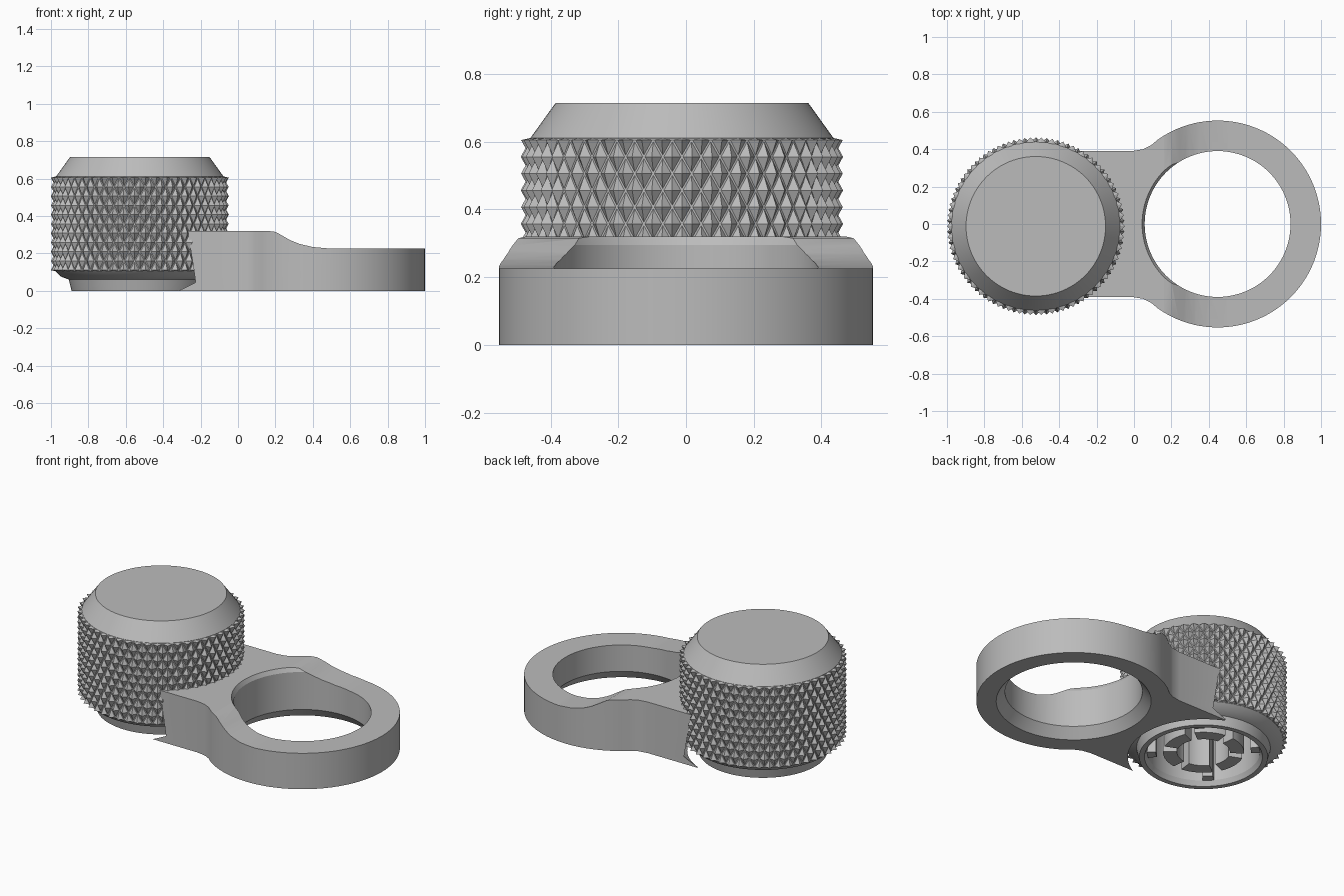
import bpy, bmesh, math
from math import sin, cos, pi, radians

if "Cube" in bpy.data.objects:
    bpy.data.objects.remove(bpy.data.objects["Cube"], do_unlink=True)

grey = bpy.data.materials.new("plain grey")
grey.use_nodes = True
GREY = (0.5, 0.5, 0.5, 1)
grey.diffuse_color = GREY
grey.node_tree.nodes["Principled BSDF"].inputs["Base Color"].default_value = GREY

KNOB = (-0.525, -0.012)
RING = (0.447, 0.0)


def finish(name, bm, smooth=True):
    bmesh.ops.remove_doubles(bm, verts=bm.verts, dist=1e-5)
    bmesh.ops.recalc_face_normals(bm, faces=bm.faces)
    mesh = bpy.data.meshes.new(name)
    bm.to_mesh(mesh)
    bm.free()
    mesh.materials.append(grey)
    ob = bpy.data.objects.new(name, mesh)
    bpy.context.collection.objects.link(ob)
    if smooth:
        shade(ob)
    return ob


def shade(ob):
    bpy.ops.object.select_all(action='DESELECT')
    ob.select_set(True)
    bpy.context.view_layer.objects.active = ob
    bpy.ops.object.shade_smooth_by_angle(angle=radians(25))


def lathe(name, profile, centre, steps=96):
    """Revolve an (r, z) profile that starts and ends on the axis."""
    bm = bmesh.new()
    verts = [bm.verts.new((r, 0, z)) for r, z in profile]
    edges = [bm.edges.new(p) for p in zip(verts, verts[1:])]
    bmesh.ops.spin(bm, geom=verts + edges, cent=(0, 0, 0), axis=(0, 0, 1),
                   angle=2 * pi, steps=steps)
    bmesh.ops.translate(bm, verts=bm.verts, vec=(*centre, 0))
    return finish(name, bm)


def prism(name, points, offset):
    """Extrude a polygon of 3D points by an offset."""
    bm = bmesh.new()
    face = bm.faces.new([bm.verts.new(p) for p in points])
    new = bmesh.ops.extrude_face_region(bm, geom=[face])["geom"]
    moved = [g for g in new if isinstance(g, bmesh.types.BMVert)]
    bmesh.ops.translate(bm, verts=moved, vec=offset)
    return finish(name, bm)


def arc(r, a0, a1, n):
    return [(r * cos(a0 + (a1 - a0) * k / n), r * sin(a0 + (a1 - a0) * k / n))
            for k in range(n + 1)]


def cut(ob, cutters):
    for c in cutters:
        m = ob.modifiers.new("cut", 'BOOLEAN')
        m.operation, m.solver, m.object = 'DIFFERENCE', 'EXACT', c
    bpy.context.view_layer.update()
    dg = bpy.context.evaluated_depsgraph_get()
    mesh = bpy.data.meshes.new_from_object(ob.evaluated_get(dg))
    ob.modifiers.clear()
    ob.data = mesh
    for c in cutters:
        bpy.data.objects.remove(c, do_unlink=True)
    shade(ob)


# Ring and bridge in one outline, blended by a small fillet
fillet = [(-0.35, 0.39), (-0.01, 0.39), (0.05, 0.4), (0.09, 0.42)]
rim = [(RING[0] + x, y) for x, y in arc(0.553, radians(125), radians(-125), 80)]
outline = fillet + rim + [(x, -y) for x, y in reversed(fillet)]
body = prism("ring_bracket", [(x, y, 0) for x, y in outline], (0, 0, 0.32))

# Concave ramp from the bridge down to the thin ring
ramp = [(0.16, 0.32), (0.2, 0.315), (0.24, 0.293), (0.28, 0.27), (0.33, 0.25),
        (0.4, 0.234), (0.5, 0.225), (1.1, 0.225), (1.1, 0.5), (0.16, 0.5)]
ramp_cut = prism("ramp_cutter", [(x, -1, z) for x, z in ramp], (0, 2, 0))
# Finger hole with flared edges, and clearance around the knob
hole_cut = lathe("hole_cutter", [(0, -0.1), (0.44, -0.1), (0.44, 0), (0.39, 0.06),
                                 (0.39, 0.295), (0.415, 0.34), (0, 0.34)], RING)
knob_cut = lathe("clearance_cutter", [(0, -0.1), (0.43, -0.1), (0.43, 0),
                                      (0.482, 0.045), (0.455, 0.34), (0, 0.34)], KNOB)
cut(body, [ramp_cut, hole_cut, knob_cut])

# Knob body, hollow from below
lathe("knob_body", [(0, 0.715), (0.373, 0.715), (0.452, 0.605), (0.452, 0.105),
                    (0.42, 0.075), (0.38, 0.06), (0.365, 0), (0.335, 0),
                    (0.32, 0.03), (0.32, 0.3), (0, 0.3)], KNOB)

# Diamond knurling: peaks on every second grid point, folded along the valleys
COLS, ROWS, Z0, Z1 = 100, 10, 0.11, 0.605
bm = bmesh.new()
grid = []
for j in range(-1, ROWS + 2):
    row = []
    for i in range(COLS):
        inside = 0 <= j <= ROWS
        peak = inside and (i + j) % 2 == 0
        r = 0.476 if peak else 0.449
        z = Z0 + (Z1 - Z0) * min(max(j, 0), ROWS) / ROWS
        if not inside:
            z += 0.006 if j > 0 else -0.006
        a = 2 * pi * i / COLS
        row.append(bm.verts.new((KNOB[0] + r * cos(a), KNOB[1] + r * sin(a), z)))
    grid.append(row)
for j in range(ROWS + 2):
    for i in range(COLS):
        k = (i + 1) % COLS
        a, b, c, d = grid[j][i], grid[j][k], grid[j + 1][k], grid[j + 1][i]
        if (i + j - 1) % 2 == 0:
            tris = ((a, b, d), (b, c, d))
        else:
            tris = ((a, b, c), (a, c, d))
        for t in tris:
            bm.faces.new(t)
finish("knurled_grip", bm, smooth=False)


# Underside: split collar and small tabs on the cavity wall
def segment(name, r0, r1, mid, half, z0, z1):
    pts = arc(r1, mid - half, mid + half, 8) + arc(r0, mid + half, mid - half, 8)
    prism(name, [(KNOB[0] + x, KNOB[1] + y, z0) for x, y in pts], (0, 0, z1 - z0))


for n in range(6):
    segment("collar_segment", 0.15, 0.23, n * pi / 3, radians(23), 0.03, 0.31)
for n in range(4):
    segment("cavity_tab", 0.27, 0.33, pi / 4 + n * pi / 2, radians(6), 0.03, 0.31)
